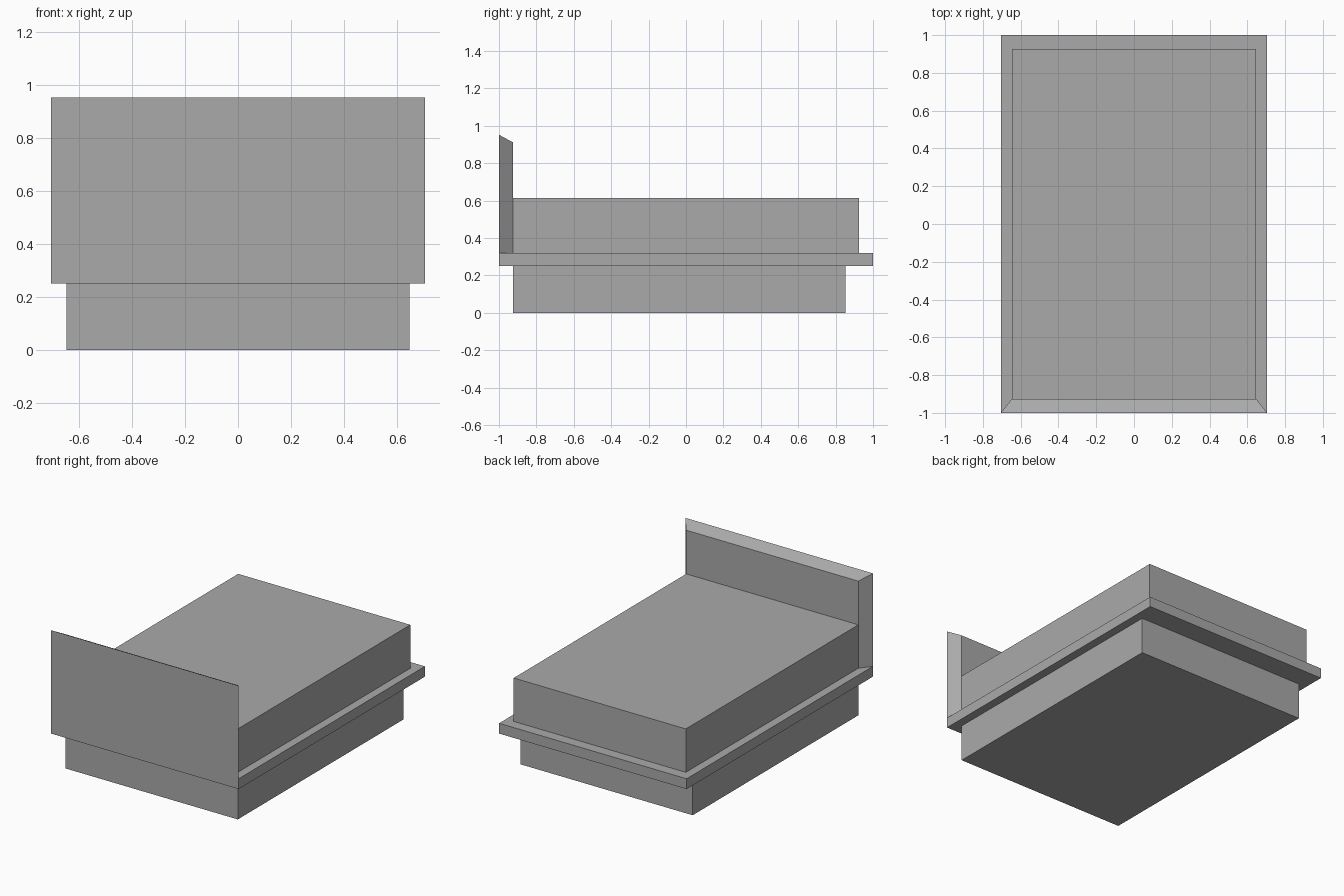
import bpy
import bmesh

cube = bpy.data.objects.get("Cube")
if cube:
    bpy.data.objects.remove(cube, do_unlink=True)

grey = bpy.data.materials.new("plain grey")
grey.use_nodes = True
COLOUR = (0.4, 0.4, 0.4, 1)
grey.diffuse_color = COLOUR
grey.node_tree.nodes["Principled BSDF"].inputs["Base Color"].default_value = COLOUR


def make_box(name, half_width, y0, y1, z0, z1):
    """Box centred on x, spanning the given y and z ranges."""
    bm = bmesh.new()
    bmesh.ops.create_cube(bm, size=2)
    for v in bm.verts:
        v.co = (v.co.x * half_width, y1 if v.co.y > 0 else y0, z1 if v.co.z > 0 else z0)
    mesh = bpy.data.meshes.new(name)
    bm.to_mesh(mesh)
    bm.free()
    mesh.materials.append(grey)
    obj = bpy.data.objects.new(name, mesh)
    bpy.context.collection.objects.link(obj)
    return obj


OUTER, INNER = 0.705, 0.647      # half widths
FRAME_Z, FRAME_TOP = 0.25, 0.32
INSET = 0.926

# Plinth, platform and mattress
make_box("plinth", INNER, -INSET, 0.852, 0, FRAME_Z)
make_box("platform", OUTER, -1, 1, FRAME_Z, FRAME_TOP)
make_box("mattress", INNER, -INSET, INSET, FRAME_TOP, 0.615)

# Headboard, its inner face narrowed and lowered to slope the edges
headboard = make_box("headboard", OUTER, -1, -INSET, FRAME_TOP, 0.952)
for v in headboard.data.vertices:
    if v.co.y > -0.95:
        v.co.x *= INNER / OUTER
        if v.co.z > 0.5:
            v.co.z = 0.912
